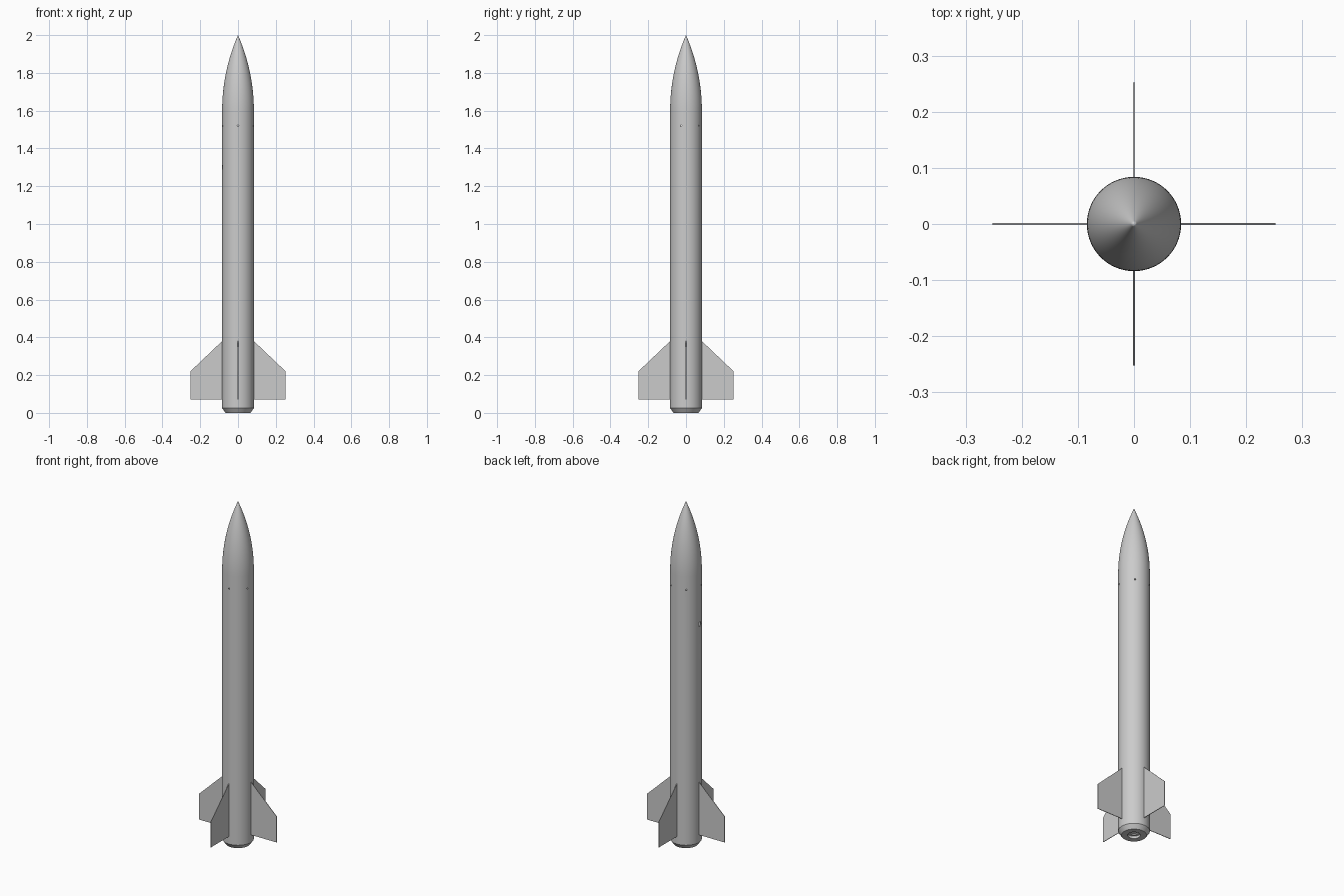
import bpy, bmesh, math
from mathutils import Matrix

if "Cube" in bpy.data.objects:
    bpy.data.objects.remove(bpy.data.objects["Cube"])

R = 0.084      # airframe radius
WALL = 0.004
SEG = 96


def finish(name, bm):
    bmesh.ops.recalc_face_normals(bm, faces=bm.faces)
    mesh = bpy.data.meshes.new(name)
    bm.to_mesh(mesh)
    bm.free()
    obj = bpy.data.objects.new(name, mesh)
    bpy.context.collection.objects.link(obj)
    return obj


def smooth(obj):
    bpy.ops.object.select_all(action='DESELECT')
    obj.select_set(True)
    bpy.context.view_layer.objects.active = obj
    bpy.ops.object.shade_smooth_by_angle(angle=math.radians(30))


def lathe(name, profile, closed=False):
    """Revolve (radius, z) points about the z axis."""
    bm = bmesh.new()
    verts = [bm.verts.new((r, 0, z)) for r, z in profile]
    pairs = list(zip(verts, verts[1:]))
    if closed:
        pairs.append((verts[-1], verts[0]))
    edges = [bm.edges.new(p) for p in pairs]
    bmesh.ops.spin(bm, geom=verts + edges, cent=(0, 0, 0), axis=(0, 0, 1),
                   angle=math.tau, steps=SEG, use_duplicate=False)
    bmesh.ops.remove_doubles(bm, verts=bm.verts, dist=1e-5)
    return finish(name, bm)


def tube(name, z0, z1):
    return lathe(name, [(R, z0), (R, z1), (R - WALL, z1), (R - WALL, z0)], True)


# Airframe tubes, meeting at the middle joint
lower = tube("lower_body_tube", 0.025, 1.0)
upper = tube("upper_body_tube", 1.0, 1.6)

# Rounded pointed nose (tangent ogive) with a closed base
L = 0.4
rho = (R * R + L * L) / (2 * R)
ogive = [(max(math.sqrt(rho ** 2 - (L * i / 32) ** 2) + R - rho, 0), 1.6 + L * i / 32)
         for i in range(33)]
nose = lathe("nose_cone", [(0, 1.6)] + ogive)

# Tapered tail ring with a recessed motor opening
tail = lathe("tail_ring", [(0, 0.03), (R - WALL, 0.03), (R, 0.025), (0.066, 0.0),
                           (0.034, 0.0), (0.034, 0.014), (0.021, 0.014),
                           (0.019, 0.02), (0, 0.02)])

# Five vent holes and one switch hole through the upper tube
bm = bmesh.new()
holes = [(-90 + 72 * i, 1.52, 0.004) for i in range(5)] + [(185, 1.30, 0.013)]
for angle, z, rad in holes:
    place = (Matrix.Rotation(math.radians(angle), 4, 'Z')
             @ Matrix.Translation((R, 0, z)) @ Matrix.Rotation(math.pi / 2, 4, 'Y'))
    bmesh.ops.create_cone(bm, cap_ends=True, segments=20, radius1=rad, radius2=rad,
                          depth=0.03, matrix=place)
cutter = finish("hole_cutter", bm)
cutter.hide_render = True
cut = upper.modifiers.new("holes", 'BOOLEAN')
cut.operation = 'DIFFERENCE'
cut.solver = 'EXACT'
cut.object = cutter
bpy.context.view_layer.objects.active = upper
upper.select_set(True)
bpy.ops.object.modifier_apply(modifier=cut.name)
bpy.data.objects.remove(cutter)

for obj in (lower, upper, nose, tail):
    smooth(obj)

# Four thin swept fins
T = 0.0032
outline = [(R - WALL, 0.07), (0.252, 0.07), (0.252, 0.22), (R, 0.38), (R - WALL, 0.38)]
for i in range(4):
    bm = bmesh.new()
    face = bm.faces.new([bm.verts.new((x, -T / 2, z)) for x, z in outline])
    ext = bmesh.ops.extrude_face_region(bm, geom=[face], use_keep_orig=True)
    bmesh.ops.translate(bm, vec=(0, T, 0),
                        verts=[g for g in ext["geom"] if isinstance(g, bmesh.types.BMVert)])
    bmesh.ops.rotate(bm, verts=bm.verts, matrix=Matrix.Rotation(i * math.pi / 2, 3, 'Z'))
    finish(f"fin_{i + 1}", bm)
